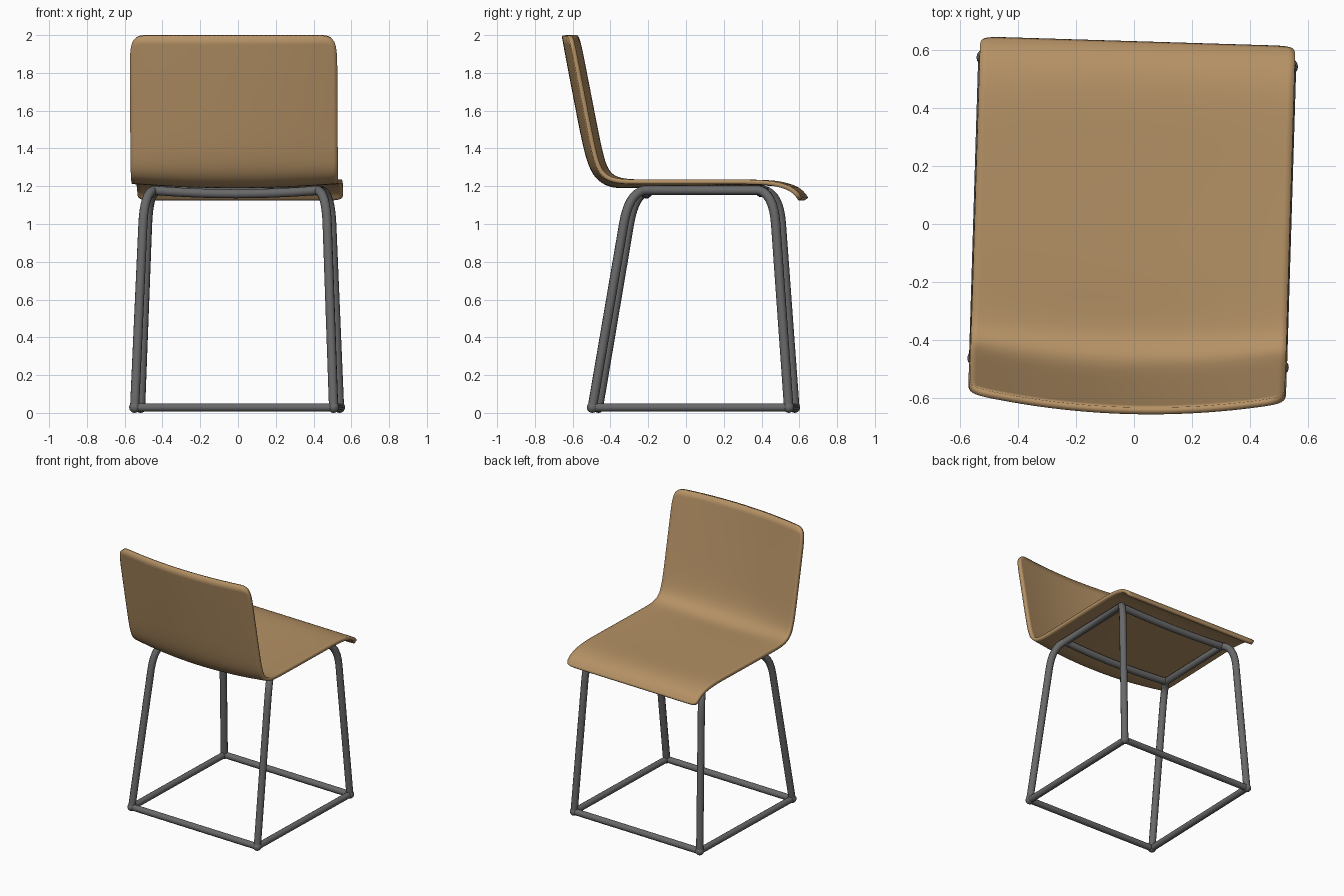
import bpy
import math
from mathutils import Vector, Matrix

if "Cube" in bpy.data.objects:
    bpy.data.objects.remove(bpy.data.objects["Cube"])

# The whole chair is turned slightly about the vertical axis
TURN = Matrix.Translation((-0.006, 0, 0)) @ Matrix.Rotation(math.radians(-1.75), 4, "Z")


def material(name, rgb, rough):
    mat = bpy.data.materials.new(name)
    mat.use_nodes = True
    mat.diffuse_color = (*rgb, 1)
    bsdf = mat.node_tree.nodes["Principled BSDF"]
    bsdf.inputs["Base Color"].default_value = (*rgb, 1)
    bsdf.inputs["Roughness"].default_value = rough
    return mat


wood = material("tan wood", (0.46, 0.285, 0.13), 0.6)
steel = material("grey steel", (0.14, 0.14, 0.14), 0.5)


def tube(name, points, radius=0.025, cyclic=False):
    """Round steel tube along a path."""
    curve = bpy.data.curves.new(name, "CURVE")
    curve.dimensions = "3D"
    curve.bevel_depth = radius
    curve.bevel_resolution = 3
    curve.use_fill_caps = True
    spline = curve.splines.new("POLY")
    spline.points.add(len(points) - 1)
    for p, co in zip(spline.points, points):
        p.co = (*co, 1)
    spline.use_cyclic_u = cyclic
    spline.use_smooth = True
    curve.materials.append(steel)
    obj = bpy.data.objects.new(name, curve)
    bpy.context.collection.objects.link(obj)
    obj.matrix_world = TURN
    return obj


def bend(a, b, c, steps=8):
    """Rounded corner from a to c, pulled towards b."""
    a, b, c = Vector(a), Vector(b), Vector(c)
    ts = [i / steps for i in range(steps + 1)]
    return [a * (1 - t) ** 2 + b * 2 * t * (1 - t) + c * t * t for t in ts]


# Seat shell: side profile (y, z, bow of the centre away from the sitter)
profile = [(-0.58, 2.0, 0.055), (-0.545, 1.82, 0.055), (-0.51, 1.64, 0.055),
           (-0.475, 1.46, 0.055), (-0.45, 1.345, 0.052), (-0.425, 1.28, 0.046),
           (-0.385, 1.248, 0.036), (-0.32, 1.236, 0.024), (-0.2, 1.235, 0.016),
           (0.0, 1.235, 0.014), (0.25, 1.235, 0.01), (0.43, 1.235, 0.005),
           (0.53, 1.218, 0), (0.6, 1.186, 0), (0.632, 1.138, 0)]
ACROSS, HALF = 12, 0.545
verts, faces = [], []
for i, (y, z, bow) in enumerate(profile):
    before, after = profile[max(i - 1, 0)], profile[min(i + 1, len(profile) - 1)]
    along = Vector((after[0] - before[0], after[1] - before[1])).normalized()
    for j in range(ACROSS + 1):
        u = 2 * j / ACROSS - 1
        push = bow * (1 - u * u)
        drop = push * -along.x
        verts.append((u * HALF, y + push * along.y, min(z + drop, 2.0) if i else z))
for i in range(len(profile) - 1):
    for j in range(ACROSS):
        a = i * (ACROSS + 1) + j
        b = a + ACROSS + 1
        faces.append((a, a + 1, b + 1, b))
mesh = bpy.data.meshes.new("seat_shell")
mesh.from_pydata(verts, [], faces)
mesh.materials.append(wood)
shell = bpy.data.objects.new("seat_shell", mesh)
bpy.context.collection.objects.link(shell)
shell.matrix_world = TURN
# Flip so that the sitting side is the outside
if mesh.polygons[len(mesh.polygons) // 2].normal.z < 0:
    mesh.flip_normals()
smooth = shell.modifiers.new("smooth", "SUBSURF")
smooth.levels = smooth.render_levels = 2
thick = shell.modifiers.new("thickness", "SOLIDIFY")
thick.thickness = 0.024
thick.offset = -1
bpy.context.view_layer.objects.active = shell
shell.select_set(True)
bpy.ops.object.shade_smooth_by_angle(angle=math.radians(40))

# Steel frame
FLOOR, TOP = 0.029, 1.178
FOOT_X, BACK_FOOT, FRONT_FOOT = 0.527, -0.48, 0.56
BACK_BAR, FRONT_BAR, BAR_X = -0.24, 0.42, 0.435


def leg(side, foot_y, knee_y, bar_y):
    """Leg from the floor, curving in to the seat frame."""
    foot = Vector((side * FOOT_X, foot_y, FLOOR))
    knee = Vector((side * 0.488, knee_y, 1.0))
    corner = knee + (knee - foot) * 0.165
    end = (side * BAR_X, bar_y, TOP)
    return [foot] + bend(knee, corner, end)


for side, label in ((1, "left"), (-1, "right")):
    rear = leg(side, BACK_FOOT, -0.315, BACK_BAR + 0.03)
    front = leg(side, FRONT_FOOT, 0.49, FRONT_BAR - 0.02)
    tube(label + "_leg_loop", rear + front[::-1])

# Cross bars under the seat sag slightly with the shell
for name, y, sag in (("rear_seat_bar", BACK_BAR + 0.03, 0.018),
                     ("front_seat_bar", FRONT_BAR - 0.02, 0.012)):
    us = [i / 5 - 1 for i in range(11)]
    tube(name, [(u * BAR_X, y, TOP - sag * (1 - u * u)) for u in us])

# Floor bars and rounded foot joints
corners = [(sx * FOOT_X, y, FLOOR) for sx, y in
           ((-1, BACK_FOOT), (1, BACK_FOOT), (1, FRONT_FOOT), (-1, FRONT_FOOT))]
names = ("rear_floor_bar", "left_floor_bar", "front_floor_bar", "right_floor_bar")
for i, name in enumerate(names):
    tube(name, [corners[i], corners[(i + 1) % 4]], 0.023)
for i, co in enumerate(corners):
    bpy.ops.mesh.primitive_uv_sphere_add(segments=16, ring_count=10, radius=0.029)
    foot = bpy.context.object
    foot.name = "foot_joint_%d" % (i + 1)
    foot.data.materials.append(steel)
    foot.matrix_world = TURN @ Matrix.Translation(co)
    bpy.ops.object.shade_smooth()
